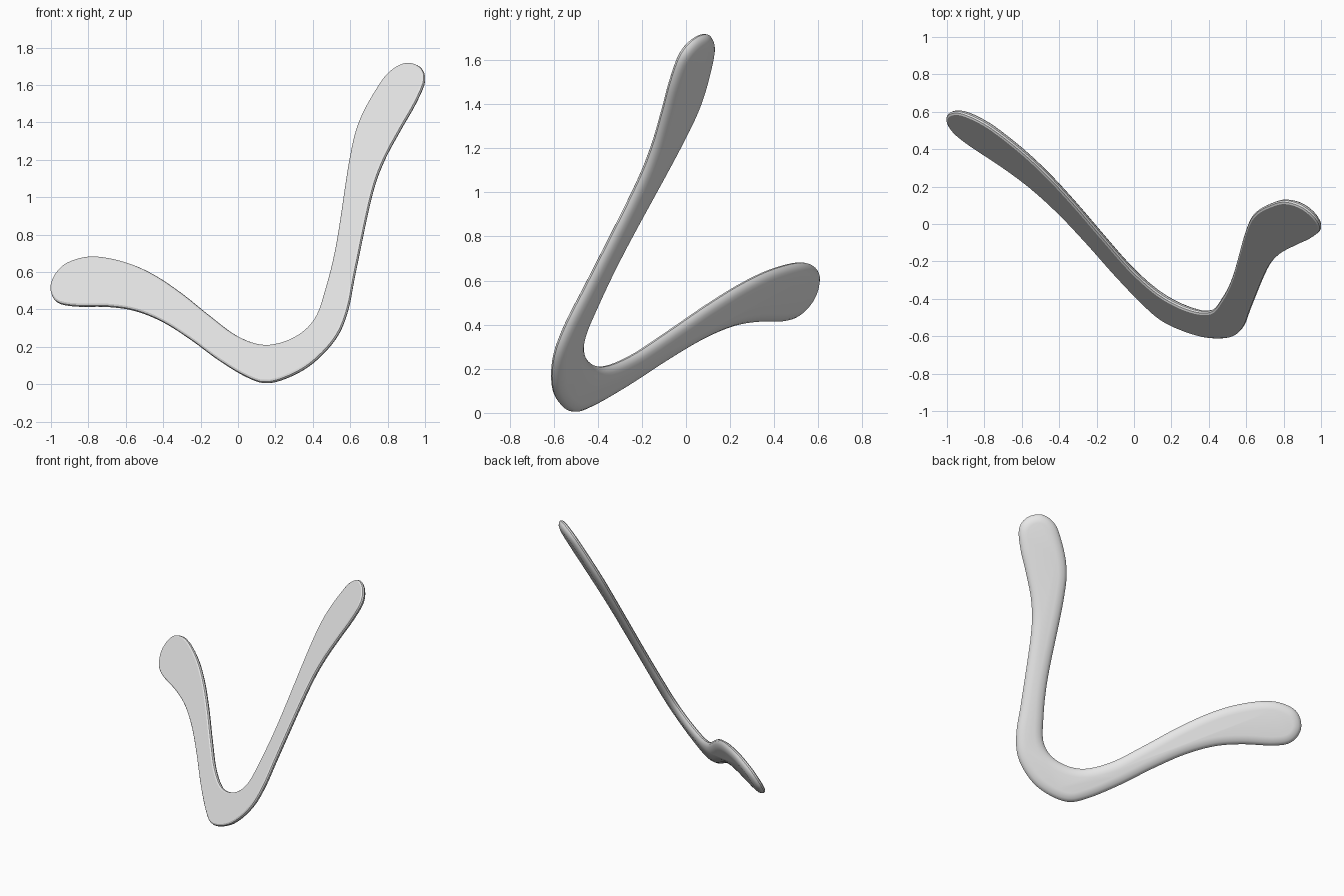
import bpy
import bmesh
from math import radians
from mathutils import Vector

cube = bpy.data.objects.get("Cube")
if cube:
    bpy.data.objects.remove(cube, do_unlink=True)

# Tilted plane the flat throwing stick lies in
NORMAL = Vector((0.482, 0.737, -0.474)).normalized()
PLANE_OFFSET = -0.304
SAMPLES = 6

# Outline as x and z: upper edge, tall tip, outer bend, low tip
OUTLINE = [
    (-1, .51), (-.97, .59), (-.9, .65), (-.77, .68), (-.6, .65), (-.45, .585),
    (-.3, .485), (-.15, .365), (0, .255), (.15, .207), (.3, .245), (.41, .34),
    (.47, .5), (.53, .75), (.6, 1.2), (.655, 1.41), (.76, 1.6), (.83, 1.68),
    (.91, 1.715), (.98, 1.69), (1, 1.62), (.95, 1.5), (.87, 1.36), (.78, 1.19),
    (.715, 1), (.63, .6), (.59, .4), (.53, .255), (.42, .13), (.3, .05),
    (.16, .005), (.05, .035), (-.1, .125), (-.25, .235), (-.4, .33),
    (-.55, .39), (-.7, .412), (-.88, .415), (-.97, .44),
]

# Cross-section of the rim as inset and depth: crisp front, rounded back
RIM = [(.012, -.018), (.003, -.012), (0, -.002), (.006, .010),
       (.022, .022), (.045, .029), (.06, .031)]


def on_plane(x, z):
    y = (PLANE_OFFSET - NORMAL.x * x - NORMAL.z * z) / NORMAL.y
    return Vector((x, y, z))


def smooth_loop(points):
    """Closed smooth curve through the points."""
    result = []
    count = len(points)
    for i in range(count):
        a, b, c, d = (points[(i + k) % count] for k in (-1, 0, 1, 2))
        for s in range(SAMPLES):
            t = s / SAMPLES
            result.append(b + (c - a) * (t / 2)
                          + (a * 2 - b * 5 + c * 4 - d) * (t * t / 2)
                          + (b * 3 - a - c * 3 + d) * (t ** 3 / 2))
    return result


def build_plate(name, loop, rim, material):
    """Loft inset copies of the loop along the rim section and cap both sides."""
    bm = bmesh.new()
    count = len(loop)
    rings = []
    for inset, depth in rim:
        ring = []
        for i, point in enumerate(loop):
            tangent = (loop[(i + 1) % count] - loop[i - 1]).normalized()
            inward = NORMAL.cross(tangent)
            ring.append(bm.verts.new(point + inward * inset + NORMAL * depth))
        rings.append(ring)
    for lower, upper in zip(rings, rings[1:]):
        for i in range(count):
            j = (i + 1) % count
            bm.faces.new((lower[i], lower[j], upper[j], upper[i]))
    bm.faces.new(rings[0])
    bm.faces.new(rings[-1])
    bmesh.ops.recalc_face_normals(bm, faces=bm.faces)
    mesh = bpy.data.meshes.new(name)
    bm.to_mesh(mesh)
    bm.free()
    mesh.materials.append(material)
    obj = bpy.data.objects.new(name, mesh)
    bpy.context.collection.objects.link(obj)
    return obj


# Single light grey material
grey = bpy.data.materials.new("light_grey")
grey.use_nodes = True
colour = (0.8, 0.8, 0.8, 1)
grey.diffuse_color = colour
grey.node_tree.nodes["Principled BSDF"].inputs["Base Color"].default_value = colour

# Bent two-armed throwing stick
outline = smooth_loop([on_plane(x, z) for x, z in OUTLINE])
stick = build_plate("boomerang", outline, RIM, grey)

bpy.ops.object.select_all(action="DESELECT")
stick.select_set(True)
bpy.context.view_layer.objects.active = stick
bpy.ops.object.shade_smooth_by_angle(angle=radians(30))
